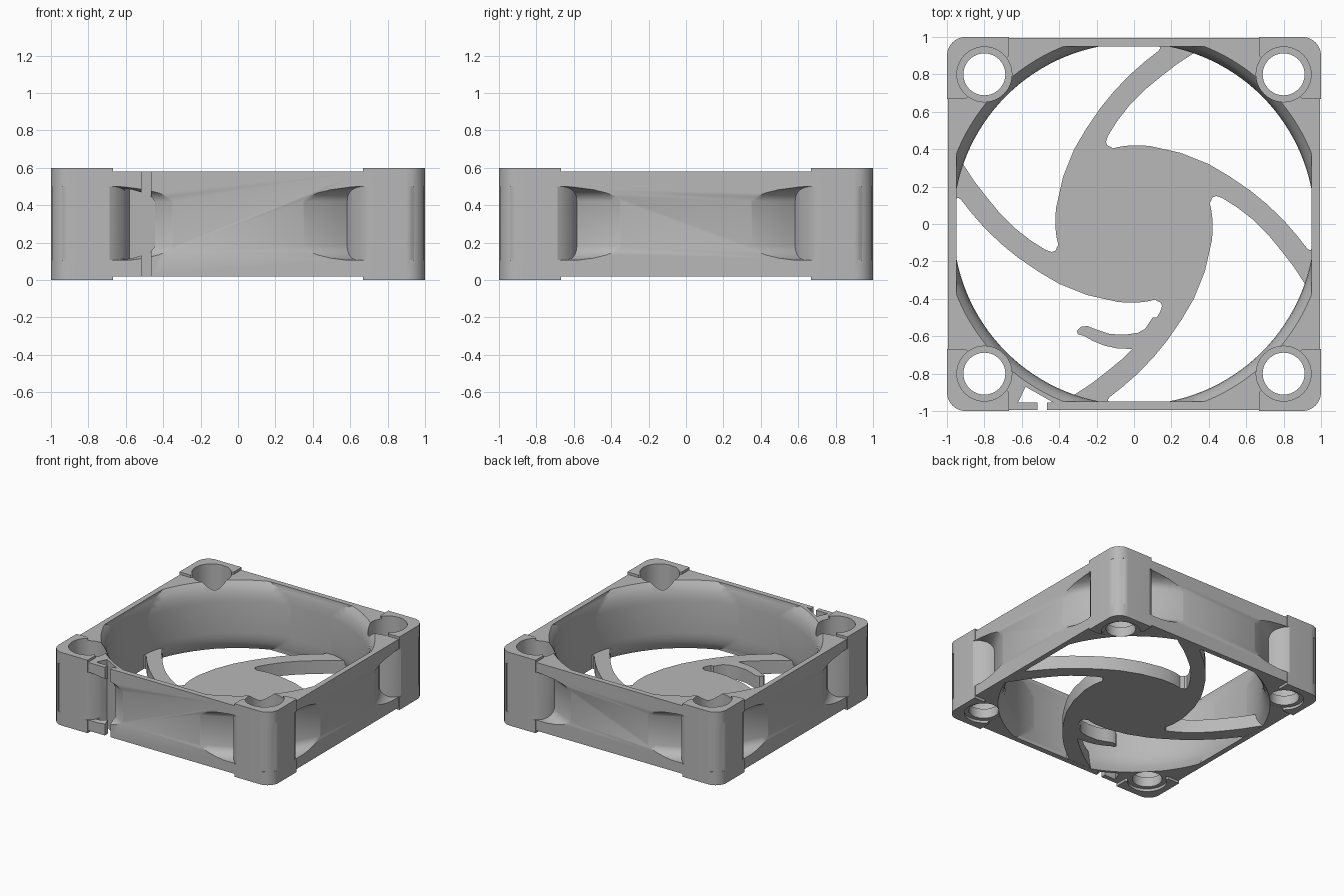
import bpy, bmesh, math
from mathutils import Matrix

old = bpy.data.objects.get("Cube")
if old:
    bpy.data.objects.remove(old, do_unlink=True)

grey = bpy.data.materials.new("plain grey")
grey.use_nodes = True
grey.diffuse_color = (0.48, 0.48, 0.48, 1)
grey.node_tree.nodes["Principled BSDF"].inputs["Base Color"].default_value = (0.48, 0.48, 0.48, 1)


def finish(name, bm):
    bmesh.ops.recalc_face_normals(bm, faces=bm.faces)
    mesh = bpy.data.meshes.new(name)
    bm.to_mesh(mesh)
    bm.free()
    mesh.materials.append(grey)
    ob = bpy.data.objects.new(name, mesh)
    bpy.context.collection.objects.link(ob)
    return ob


def prism(name, pts, z0, z1, turn=0):
    """Extrude a flat outline from z0 to z1, turned about the z axis by quarter turns."""
    bm = bmesh.new()
    face = bm.faces.new([bm.verts.new((x, y, z0)) for x, y in pts])
    top = bmesh.ops.extrude_face_region(bm, geom=[face])["geom"]
    bmesh.ops.translate(bm, vec=(0, 0, z1 - z0), verts=[v for v in top if isinstance(v, bmesh.types.BMVert)])
    bmesh.ops.rotate(bm, cent=(0, 0, 0), matrix=Matrix.Rotation(turn * math.pi / 2, 3, 'Z'), verts=bm.verts)
    return finish(name, bm)


def arc(cx, cy, r, a0, a1, n):
    return [(cx + r * math.cos(math.radians(a0 + (a1 - a0) * i / n)),
             cy + r * math.sin(math.radians(a0 + (a1 - a0) * i / n))) for i in range(n + 1)]


def disc(name, cx, cy, r, z0, z1, n=48, turn=0):
    return prism(name, arc(cx, cy, r, 0, 360, n)[:-1], z0, z1, turn)


def lathe(name, profile, n=128):
    """Closed solid of revolution from (radius, z) pairs."""
    bm = bmesh.new()
    rings = [[bm.verts.new((x, y, z)) for x, y in arc(0, 0, r, 0, 360, n)[:-1]] for r, z in profile]
    for a, b in zip(rings, rings[1:]):
        for i in range(n):
            j = (i + 1) % n
            bm.faces.new((a[i], a[j], b[j], b[i]))
    bm.faces.new(rings[0])
    bm.faces.new(rings[-1])
    return finish(name, bm)


def rect(x0, x1, y0, y1):
    return [(x0, y0), (x1, y0), (x1, y1), (x0, y1)]


def combine(ob, tool, op, keep=False):
    mod = ob.modifiers.new("cut", 'BOOLEAN')
    mod.object, mod.operation, mod.solver = tool, op, 'EXACT'
    dg = bpy.context.evaluated_depsgraph_get()
    mesh = bpy.data.meshes.new_from_object(ob.evaluated_get(dg))
    ob.modifiers.clear()
    ob.data = mesh
    if not keep:
        bpy.data.objects.remove(tool, do_unlink=True)


def rounded_square(h, r):
    c = h - r
    return (arc(c, c, r, 0, 90, 8) + arc(-c, c, r, 90, 180, 8)
            + arc(-c, -c, r, 180, 270, 8) + arc(c, -c, r, 270, 360, 8))


MIDDLE = 0.3    # half height

# Square frame body with slightly raised corner pads
frame = prism("fan_frame", rounded_square(0.994, 0.1), 0.02, 0.58)
pad = ([(1, 0.667)] + arc(0.9, 0.9, 0.1, 0, 90, 8)
       + [(0.667, 1), (0.667, 0.9), (0.69, 0.88), (0.88, 0.69), (0.9, 0.667)])
for k in range(4):
    combine(frame, prism("pad", pad, 0, 0.6, k), 'UNION')

# Side pockets left between the flared duct shell, the screw posts and the corners
shell_half = [(1.053, 0.12), (1.062, 0.145), (1.08, 0.165), (1.11, 0.183), (1.16, 0.1965), (1.22, 0.205), (1.22, 0.25)]
shell = ([(r, MIDDLE - z) for r, z in reversed(shell_half)] + [(r, MIDDLE + z) for r, z in shell_half])
for k in range(4):
    pocket = prism("pocket", rect(0.22, 1.1, 0.22, 1.1), 0.107, 0.5, k)
    combine(pocket, lathe("shell", shell), 'DIFFERENCE')
    combine(pocket, disc("post", 0.8, 0.8, 0.23, 0.02, 0.58, 64, k), 'DIFFERENCE')
    combine(pocket, prism("corner", rect(0.94, 1.2, 0.94, 1.2), 0.02, 0.58, k), 'DIFFERENCE')
    combine(frame, pocket, 'DIFFERENCE')

# Air duct, flared at both ends and flattened along the four walls
duct_half = [(0.967, 0.13), (0.971, 0.17), (0.98, 0.21), (0.995, 0.245), (1.022, 0.281), (1.022, 0.4)]
duct = lathe("duct", [(r, MIDDLE - z) for r, z in reversed(duct_half)] + [(r, MIDDLE + z) for r, z in duct_half])
combine(duct, prism("duct_limit", rect(-0.95, 0.95, -0.95, 0.95), -0.05, 0.65), 'INTERSECT')
combine(frame, duct, 'DIFFERENCE', keep=True)

# Screw holes: deep counterbore from the top, shallow recess in the bottom pad
for k in range(4):
    combine(frame, disc("bore", 0.8, 0.8, 0.147, 0.1, 0.7, 48, k), 'DIFFERENCE')
    combine(frame, disc("hole", 0.8, 0.8, 0.112, -0.1, 0.3, 48, k), 'DIFFERENCE')
    combine(frame, disc("recess", 0.8, 0.8, 0.147, -0.1, 0.021, 48, k), 'DIFFERENCE')

# Cable slot in the front wall
slot = [(-0.62, -0.955), (-0.515, -0.955), (-0.515, -1.1), (-0.465, -1.1),
        (-0.465, -0.955), (-0.43, -0.955), (-0.58, -0.87)]
combine(frame, prism("slot", slot, -0.1, 0.7), 'DIFFERENCE')

# Motor plate with four swept struts and a cable hook, fitted to the duct
Z0, Z1 = 0.021, 0.13
grille = disc("motor_plate_and_struts", 0, 0, 0.42, Z0, Z1, 96)
strut = [(-0.42, 0), (-0.418, 0.08), (-0.38, 0.25), (-0.32, 0.4), (-0.255, 0.51), (-0.18, 0.62),
         (-0.105, 0.712), (-0.02, 0.8), (0.06, 0.87), (0.13, 0.925), (0.14, 0.94), (0.12, 1.0), (0.45, 1.0),
         (0.33, 0.92), (0.23, 0.855), (0.14, 0.785), (0.055, 0.715), (-0.02, 0.64), (-0.09, 0.55),
         (-0.14, 0.47), (-0.15, 0.44), (-0.143, 0.42), (-0.12, 0.41), (0, 0.3), (-0.1, 0)]
for k in range(4):
    combine(grille, prism("strut", strut, Z0, Z1, k), 'UNION')
hook = [(-0.3, -0.59), (-0.305, -0.57), (-0.285, -0.55), (-0.25, -0.545), (-0.2, -0.565), (-0.13, -0.588),
        (-0.05, -0.592), (0.02, -0.582), (0.06, -0.56), (0.1, -0.5), (0.16, -0.5), (0.05, -0.68),
        (-0.02, -0.668), (-0.09, -0.665), (-0.16, -0.65), (-0.22, -0.625), (-0.27, -0.597)]
combine(grille, prism("hook", hook, Z0, Z1), 'UNION')
combine(grille, duct, 'INTERSECT')

# Smooth curved walls, sharp edges kept
for ob in (frame, grille):
    bpy.ops.object.select_all(action='DESELECT')
    ob.select_set(True)
    bpy.context.view_layer.objects.active = ob
    bpy.ops.object.shade_smooth_by_angle(angle=math.radians(30))
